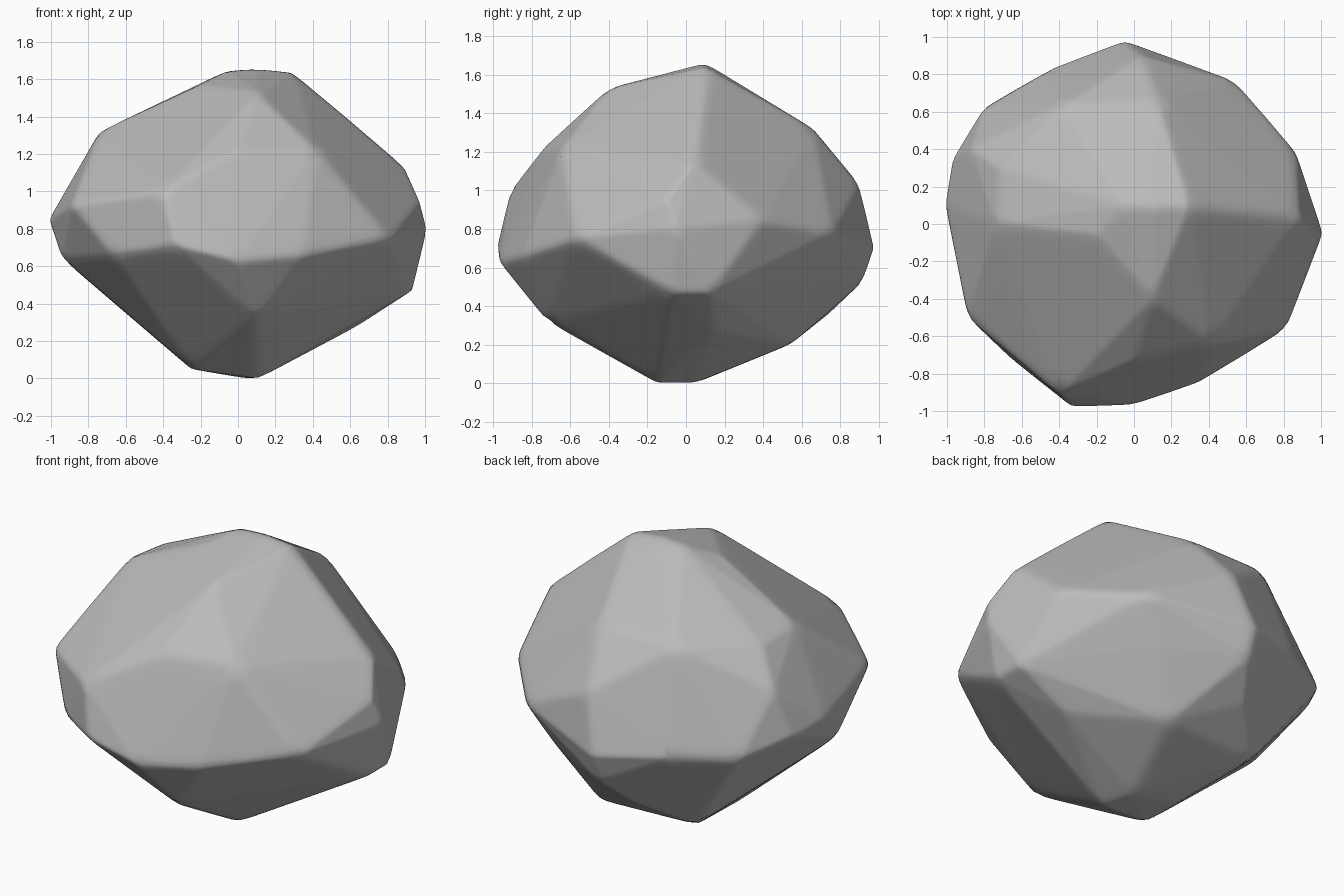
import bpy
import bmesh
from mathutils import Vector

default_cube = bpy.data.objects.get("Cube")
if default_cube:
    bpy.data.objects.remove(default_cube, do_unlink=True)

# Corners where the broken faces of the rock meet, in bands from top to bottom
crown = [(-.05, .1, 1.65), (.1, .1, 1.66), (.3, .1, 1.64), (.1, -.4, 1.53),
         (-.2, -.06, 1.57)]
shoulder = [(-.74, 0, 1.32), (-.72, .3, 1.3), (-.38, .64, 1.33), (.13, .66, 1.32),
            (.88, .04, 1.15), (.42, -.64, 1.22), (0, -.74, 1.22)]
upper_girdle = [(-.4, -.91, 1), (-.89, -.5, .93), (-.87, .4, 1.09), (.04, .9, 1.03),
                (.86, .4, .85), (.55, .76, .78), (.97, -.1, .95)]
girdle = [(1.01, -.05, .8), (.81, -.57, .75), (.35, -.85, .66), (0, -.97, .63),
          (-.33, -.98, .71), (-.67, -.71, .66), (-1.01, .1, .85), (-.97, .35, .82),
          (-.8, .63, .74), (-.47, .82, .74), (-.05, .98, .7)]
lower_girdle = [(.93, -.08, .47), (.93, .13, .47), (.41, .68, .54), (-.05, .92, .53),
                (-.94, -.1, .64), (.1, -.72, .32)]
base = [(.62, .15, .27), (.2, .54, .2), (-.17, .74, .36), (-.42, .5, .2),
        (.11, -.15, 0), (-.25, -.2, .05), (-.25, .05, .06), (.05, .05, 0)]


def convex_mesh(name, points):
    """Wrap a tight faceted skin around the points."""
    bm = bmesh.new()
    for point in points:
        bm.verts.new(Vector(point))
    hull = bmesh.ops.convex_hull(bm, input=bm.verts)
    spare = [item for item in hull["geom_interior"] if isinstance(item, bmesh.types.BMVert)]
    bmesh.ops.delete(bm, geom=spare, context="VERTS")
    bmesh.ops.recalc_face_normals(bm, faces=bm.faces)
    mesh = bpy.data.meshes.new(name)
    bm.to_mesh(mesh)
    bm.free()
    return mesh


def flat_material(name, colour):
    material = bpy.data.materials.new(name)
    material.use_nodes = True
    material.diffuse_color = colour
    material.node_tree.nodes["Principled BSDF"].inputs["Base Color"].default_value = colour
    return material


# Rock body
mesh = convex_mesh("rock", crown + shoulder + upper_girdle + girdle + lower_girdle + base)
mesh.materials.append(flat_material("stone grey", (.5, .5, .5, 1)))
rock = bpy.data.objects.new("rock", mesh)
bpy.context.collection.objects.link(rock)
bpy.context.view_layer.objects.active = rock
rock.select_set(True)

# Worn edges: dense flat facets, relaxed slightly so the ridges turn soft
detail = rock.modifiers.new("facet_detail", "SUBSURF")
detail.subdivision_type = "SIMPLE"
detail.levels = detail.render_levels = 4
worn = rock.modifiers.new("worn_edges", "SMOOTH")
worn.factor = .5
worn.iterations = 6
bpy.ops.object.shade_smooth()
